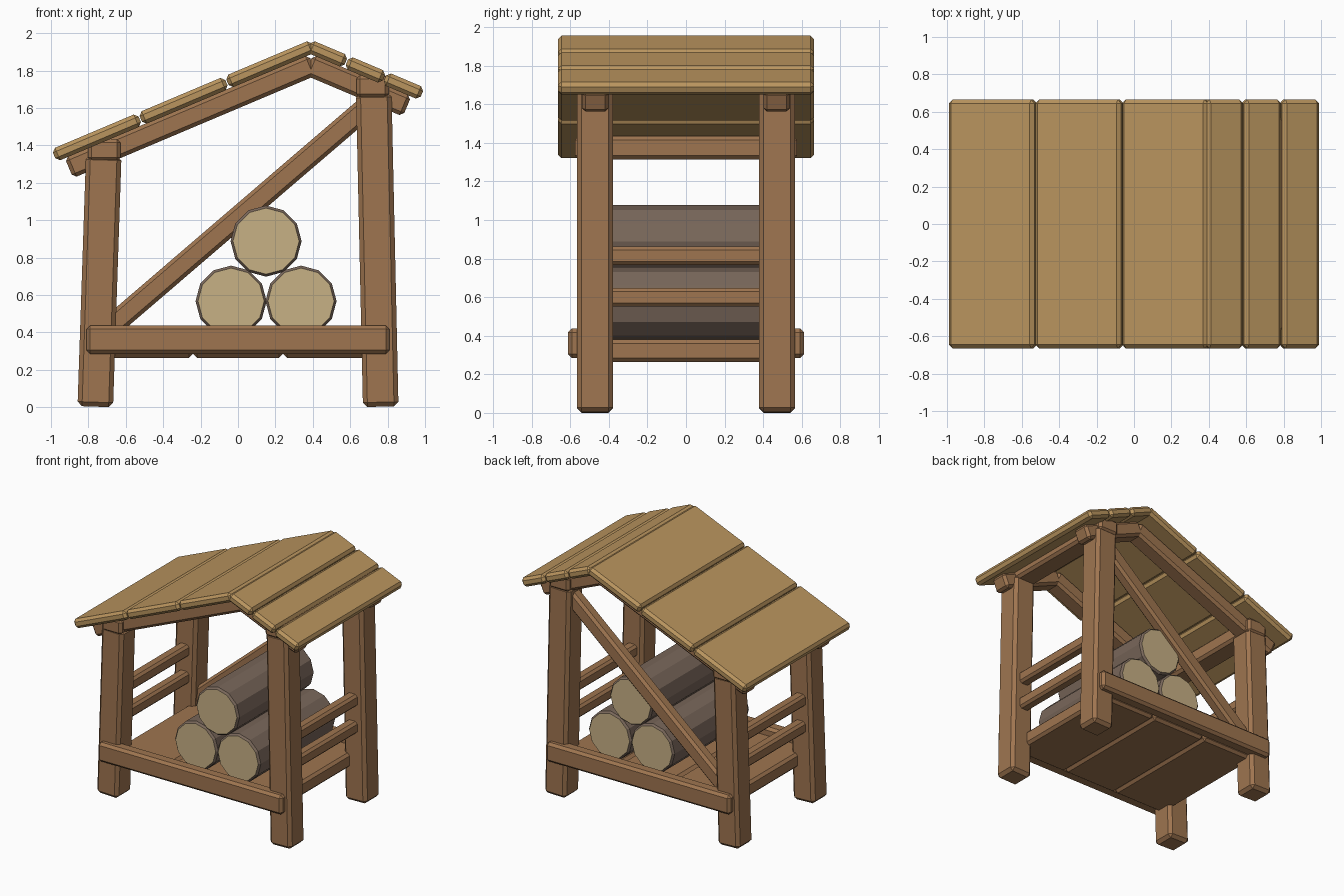
import bpy, bmesh, math
from mathutils import Matrix, Vector

if "Cube" in bpy.data.objects:
    bpy.data.objects.remove(bpy.data.objects["Cube"])


def material(name, rgb):
    m = bpy.data.materials.new(name)
    m.diffuse_color = (*rgb, 1.0)
    m.use_nodes = True
    m.node_tree.nodes["Principled BSDF"].inputs["Base Color"].default_value = m.diffuse_color
    return m


WOOD = material("brown timber", (0.345, 0.178, 0.080))
ROOF = material("tan roof board", (0.490, 0.300, 0.113))
BARK = material("grey bark", (0.190, 0.135, 0.102))
CUT = material("pale cut wood", (0.575, 0.440, 0.235))


def finish(name, bm, mats):
    me = bpy.data.meshes.new(name)
    bm.to_mesh(me)
    bm.free()
    for m in mats:
        me.materials.append(m)
    ob = bpy.data.objects.new(name, me)
    bpy.context.collection.objects.link(ob)
    return ob


def beam(name, p0, p1, thick, y0, y1, mat=WOOD, bevel=0.02):
    """Bevelled timber whose centre line runs from p0 to p1 in the xz plane."""
    a, b = Vector(p0), Vector(p1)
    d, mid = b - a, (a + b) / 2
    bm = bmesh.new()
    bmesh.ops.create_cube(bm, size=1)
    bmesh.ops.scale(bm, vec=(d.length, y1 - y0, thick), verts=bm.verts)
    bmesh.ops.bevel(bm, geom=bm.edges[:], offset=bevel, segments=1,
                    affect='EDGES', profile=0.5)
    rot = Matrix.Rotation(-math.atan2(d.y, d.x), 4, 'Y')
    bm.transform(Matrix.Translation((mid.x, (y0 + y1) / 2, mid.y)) @ rot)
    return finish(name, bm, [mat])


def log(name, x, z, r=0.19, half=0.48):
    """Twelve-sided log along y with chamfered bark rim and pale ends."""
    bm = bmesh.new()
    rings = []
    for y, k in ((-half, 0.93), (-half + 0.015, 1), (half - 0.015, 1), (half, 0.93)):
        rings.append([bm.verts.new((x + r * k * math.cos(i * math.tau / 12), y,
                                    z + r * k * math.sin(i * math.tau / 12)))
                      for i in range(12)])
    for lo, hi in zip(rings, rings[1:]):
        for i in range(12):
            j = (i + 1) % 12
            bm.faces.new((lo[i], lo[j], hi[j], hi[i]))
    for ring in (rings[0], rings[-1]):
        bm.faces.new(ring).material_index = 1
    bmesh.ops.recalc_face_normals(bm, faces=bm.faces)
    return finish(name, bm, [BARK, CUT])


SLOPE = math.radians(22.9)
PEAK = Vector((0.39, 1.965))

for side, reach in (("left", 1.39), ("right", 0.61)):
    s = -1 if side == "left" else 1
    along = Vector((s * math.cos(SLOPE), -math.sin(SLOPE)))
    inward = Vector((-s * math.sin(SLOPE), -math.cos(SLOPE)))
    length = reach / math.cos(SLOPE)

    # roof boards, three per slope
    for i in range(3):
        a = PEAK + along * (length * i / 3 + 0.003) + inward * 0.036
        b = PEAK + along * (length * (i + 1) / 3 - 0.003) + inward * 0.036
        beam(f"{side}_roof_board_{i + 1}", a, b, 0.072, -0.665, 0.665, ROOF)

    # rafters under the boards
    for end, y in (("front", -0.47), ("back", 0.47)):
        a = PEAK + along * 0.042 + inward * 0.128
        b = PEAK + along * (length - 0.05) + inward * 0.128
        beam(f"{end}_{side}_rafter", a, b, 0.118, y - 0.07, y + 0.07)

    # leaning posts and the plate on top of them
    top_x, top_z = (-0.718, 1.345) if s < 0 else (0.726, 1.68)
    for end, y in (("front", -0.472), ("back", 0.472)):
        beam(f"{end}_{side}_post", (s * 0.763, 0.003), (top_x, top_z), 0.19,
             y - 0.094, y + 0.094, bevel=0.024)
    px, pz = (-0.715, 1.315) if s < 0 else (0.72, 1.655)
    beam(f"{side}_top_plate", (px - 0.087, pz + 0.06), (px + 0.087, pz + 0.06),
         0.12, -0.576, 0.576)

    # two side rails
    for i, z in enumerate((0.60, 0.815)):
        beam(f"{side}_side_rail_{i + 1}", (s * 0.74 - 0.045, z), (s * 0.74 + 0.045, z),
             0.096, -0.44, 0.44, bevel=0.018)

# diagonal brace at the back
beam("back_brace", (-0.70, 0.414), (0.70, 1.615), 0.118, 0.42, 0.52)

# floor rails and floor boards
for end, y in (("front", -0.56), ("back", 0.56)):
    beam(f"{end}_floor_rail", (-0.81, 0.361), (0.81, 0.361), 0.153, y - 0.052, y + 0.052)
for i in range(3):
    x = -0.72 + 0.48 * i
    beam(f"floor_board_{i + 1}", (x + 0.002, 0.322), (x + 0.478, 0.322), 0.116, -0.52, 0.52)

# stacked logs
for i, (x, z) in enumerate(((-0.037, 0.567), (0.337, 0.567), (0.15, 0.888))):
    log(f"log_{i + 1}", x, z)
